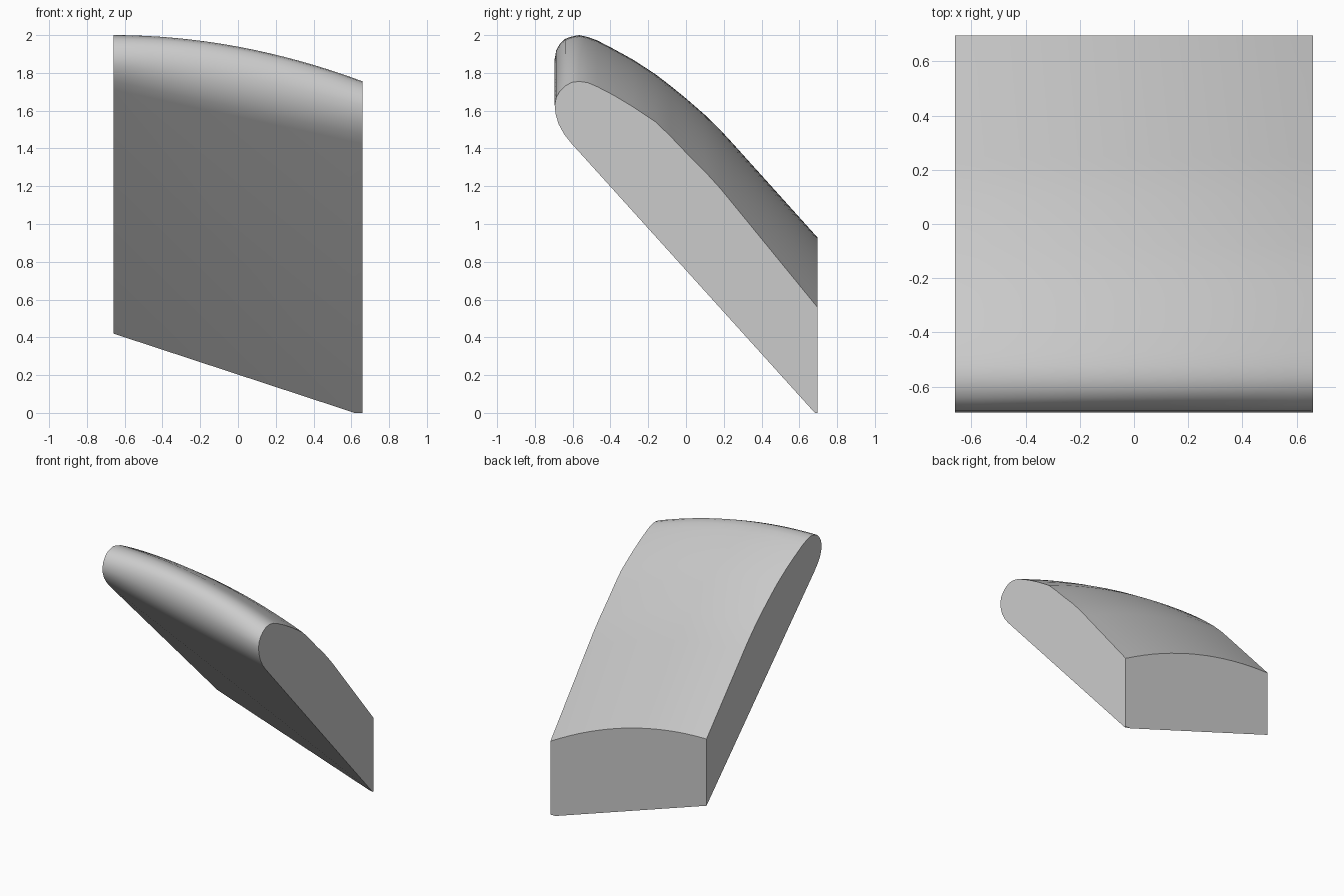
import bpy, bmesh, math

if "Cube" in bpy.data.objects:
    bpy.data.objects.remove(bpy.data.objects["Cube"])

HALF_X, STEPS = 0.66, 16

# Cross-section from lower nose edge, round the nose, over the top to the back:
# (y, z at left end, z at right end, bend exponent along x)
PROFILE = [
    (-0.605, 1.71, 1.425, 1.0), (-0.645, 1.755, 1.475, 1.0),
    (-0.675, 1.80, 1.53, 1.1), (-0.69, 1.84, 1.58, 1.2),
    (-0.695, 1.875, 1.63, 1.4), (-0.687, 1.92, 1.67, 1.6),
    (-0.668, 1.953, 1.703, 1.8), (-0.64, 1.98, 1.73, 2.0),
    (-0.605, 1.993, 1.75, 2.0), (-0.565, 2.0, 1.755, 2.0),
    (-0.52, 1.99, 1.748, 2.0), (-0.47, 1.972, 1.727, 2.0),
    (-0.38, 1.925, 1.68, 2.0), (-0.28, 1.87, 1.62, 2.0),
    (-0.16, 1.792, 1.54, 2.0), (-0.08, 1.73, 1.462, 2.0),
    (0.0, 1.665, 1.378, 2.0), (0.1, 1.578, 1.278, 2.0),
    (0.18, 1.50, 1.19, 2.0), (0.25, 1.424, 1.105, 2.0),
    (0.695, 0.93, 0.56, 2.0), (0.695, 0.42, -0.014, 1.0),
]

bm = bmesh.new()
rows = []
for i in range(STEPS + 1):
    t = i / STEPS
    rows.append([bm.verts.new((HALF_X * (2 * t - 1), y, zl + (zr - zl) * t ** e))
                 for y, zl, zr, e in PROFILE])

# Rounded nose, curved top and flat back
for a, b in zip(rows, rows[1:]):
    for k in range(len(PROFILE) - 1):
        bm.faces.new((a[k], b[k], b[k + 1], a[k + 1]))

# Underside folded along its diagonal, then the two ends
front = [r[0] for r in rows]
back = [r[-1] for r in rows]
bm.faces.new(front + [back[-1]])
bm.faces.new([front[0]] + back[::-1])
bm.faces.new(rows[0])
bm.faces.new(rows[-1])

# Trim the lowest corner flat on the ground
cut = bmesh.ops.bisect_plane(bm, geom=bm.verts[:] + bm.edges[:] + bm.faces[:],
                             plane_co=(0, 0, 0), plane_no=(0, 0, 1), clear_inner=True)
edges = [g for g in cut["geom_cut"] if isinstance(g, bmesh.types.BMEdge)]
bmesh.ops.holes_fill(bm, edges=[e for e in bm.edges if e.is_boundary], sides=0)
bmesh.ops.recalc_face_normals(bm, faces=bm.faces[:])

mesh = bpy.data.meshes.new("curved_wedge")
bm.to_mesh(mesh)
bm.free()
wedge = bpy.data.objects.new("curved_wedge", mesh)
bpy.context.collection.objects.link(wedge)
bpy.context.view_layer.objects.active = wedge
wedge.select_set(True)
bpy.ops.object.shade_smooth_by_angle(angle=math.radians(30))
